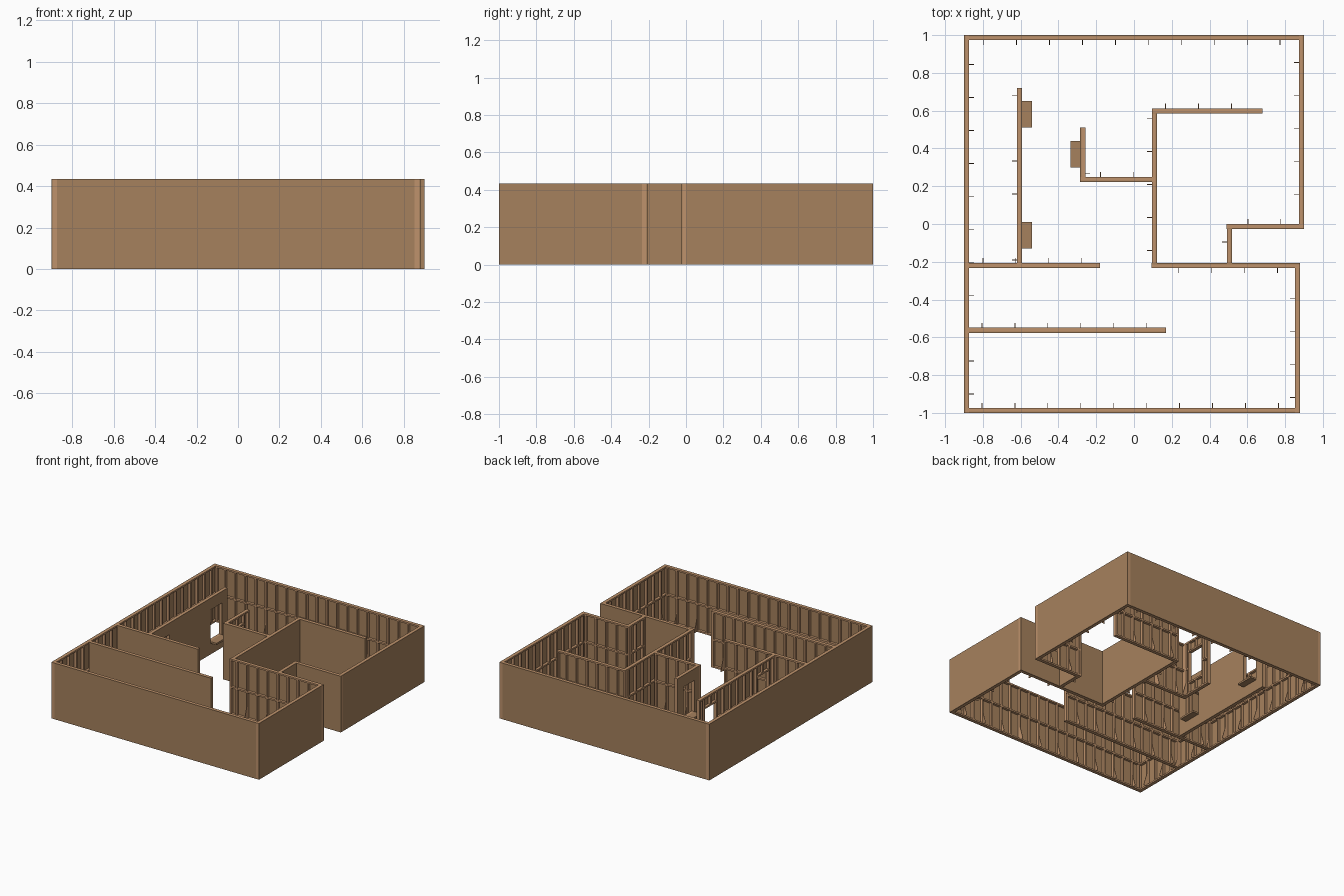
import bpy, bmesh
from mathutils import Vector

if "Cube" in bpy.data.objects:
    bpy.data.objects.remove(bpy.data.objects["Cube"])

H = 0.435          # wall height
PANEL = 0.007      # sheathing thickness
STUD = 0.012       # stud and plate width
PITCH = 0.0872     # stud spacing
MID = 0.215        # height of the blocking row
WIN_Z = (0.10, 0.345)


def material(name, color):
    m = bpy.data.materials.new(name)
    m.diffuse_color = color
    m.use_nodes = True
    m.node_tree.nodes["Principled BSDF"].inputs["Base Color"].default_value = m.diffuse_color
    return m


sheet_mat = material("sheathing", (0.38, 0.22, 0.11, 1))
lumber_mat = material("lumber", (0.52, 0.29, 0.15, 1))


def prism(bm, bottom, offset):
    """Extrude a closed outline by an offset."""
    n = len(bottom)
    a = [bm.verts.new(p) for p in bottom]
    b = [bm.verts.new(Vector(p) + Vector(offset)) for p in bottom]
    bm.faces.new(a)
    bm.faces.new(b[::-1])
    for i in range(n):
        j = (i + 1) % n
        bm.faces.new((a[i], b[i], b[j], a[j]))


def box(bm, u0, u1, v0, v1, z0, z1):
    if u1 - u0 > 1e-4:
        prism(bm, [(u0, v0, z0), (u1, v0, z0), (u1, v1, z0), (u0, v1, z0)], (0, 0, z1 - z0))


def finish(bm, name, axis, mat):
    if axis == 'y':
        for v in bm.verts:
            v.co.x, v.co.y = v.co.y, v.co.x
    bmesh.ops.recalc_face_normals(bm, faces=bm.faces)
    me = bpy.data.meshes.new(name)
    bm.to_mesh(me)
    bm.free()
    me.materials.append(mat)
    bpy.context.collection.objects.link(bpy.data.objects.new(name, me))


def wall(name, axis, u0, u1, v0, v1, side, first, windows=()):
    """Stud wall along an axis: sheathing on one face, open framing toward side."""
    if side > 0:
        p0, p1, f0, f1, face = v0, v0 + PANEL, v0 + PANEL, v1, v1
    else:
        p0, p1, f0, f1, face = v1 - PANEL, v1, v0, v1 - PANEL, v0
    z0, z1 = WIN_Z

    # sheathing, split around the window openings
    bm = bmesh.new()
    at = u0
    for w0, w1 in windows:
        box(bm, at, w0, p0, p1, 0, H)
        box(bm, w0, w1, p0, p1, 0, z0)
        box(bm, w0, w1, p0, p1, z1, H)
        at = w1
    box(bm, at, u1, p0, p1, 0, H)
    finish(bm, name + "_sheathing", axis, sheet_mat)

    # plates and studs
    bm = bmesh.new()
    box(bm, u0, u1, f0, f1, 0, STUD)
    box(bm, u0, u1, f0, f1, H - STUD, H)
    h = STUD / 2
    while first - 2 * PITCH > u0:
        first -= 2 * PITCH
    if first - PITCH > u0 + STUD:
        centers, braced = [first - PITCH], 1
    else:
        centers, braced = [], 0
    u = first
    while u < u1 - STUD:
        centers.append(u)
        u += PITCH
    inside = lambda c: any(w0 - STUD < c < w1 + STUD for w0, w1 in windows)
    studs = [u0 + h] + [c for c in centers if c > u0 + STUD and not inside(c)] + [u1 - h]
    for w0, w1 in windows:
        studs += [w0 - h, w1 + h]
        # window header, sill plate and short studs
        box(bm, w0, w1, f0, f1, z0 - STUD, z0)
        box(bm, w0, w1, f0, f1, z1, z1 + STUD)
        m = (w0 + w1) / 2
        box(bm, m - h, m + h, f0, f1, STUD, z0 - STUD)
        box(bm, m - h, m + h, f0, f1, z1 + STUD, H - STUD)
    studs.sort()
    for s in studs:
        box(bm, s - h, s + h, f0, f1, STUD, H - STUD)
    # blocking between studs
    for a, b in zip(studs, studs[1:]):
        if not inside((a + b) / 2):
            box(bm, a + h, b - h, f0, f1, MID - h, MID + h)
    # thin foot braces on every second stud
    for c in centers[braced::2]:
        if not inside(c):
            tri = [(c - .002, face, 0), (c - .002, face + side * .026, 0),
                   (c - .002, face + side * .026, .012), (c - .002, face, .10)]
            prism(bm, tri, (.004, 0, 0))
    finish(bm, name + "_framing", axis, lumber_mat)

    # window shelves on the sheathed face
    for i, (w0, w1) in enumerate(windows):
        bm = bmesh.new()
        s0, s1 = (v0 - .052, v0) if side > 0 else (v1, v1 + .052)
        box(bm, w0, w1, s0, s1, z0 - .014, z0)
        finish(bm, f"{name}_shelf_{i + 1}", axis, sheet_mat)


# outer walls
wall("left_wall", 'y', -1, 1, -.90, -.873, 1, -.90)
wall("back_wall", 'x', -.873, .873, .973, 1, -1, -.796)
wall("right_back_wall", 'y', 0, 1, .873, .90, -1, .158)
wall("step_wall", 'x', .49, .90, -.027, 0, 1, .603)
wall("step_side_wall", 'y', -.207, -.027, .492, .519, -1, -.095)
wall("right_front_wall", 'y', -1, -.234, .853, .88, -1, -.919)
wall("front_wall", 'x', -.873, .853, -1, -.973, 1, -.805)
wall("right_divider", 'x', .093, .88, -.234, -.207, -1, .237)

# inner partitions
wall("hall_wall", 'x', -.873, -.18, -.234, -.207, 1, -.80)
wall("front_room_wall", 'x', -.873, .17, -.576, -.549, 1, -.805)
wall("window_wall", 'y', -.207, .72, -.62, -.593, -1, -.19, [(-.13, .01), (.51, .65)])
wall("nook_side_wall", 'y', .25, .51, -.285, -.258, 1, .44, [(.30, .44)])
wall("nook_wall", 'x', -.285, .095, .223, .25, 1, -.178)
wall("center_wall", 'y', -.207, .585, .095, .122, -1, -.14)
wall("room_back_wall", 'x', .095, .68, .584, .611, 1, .167)
